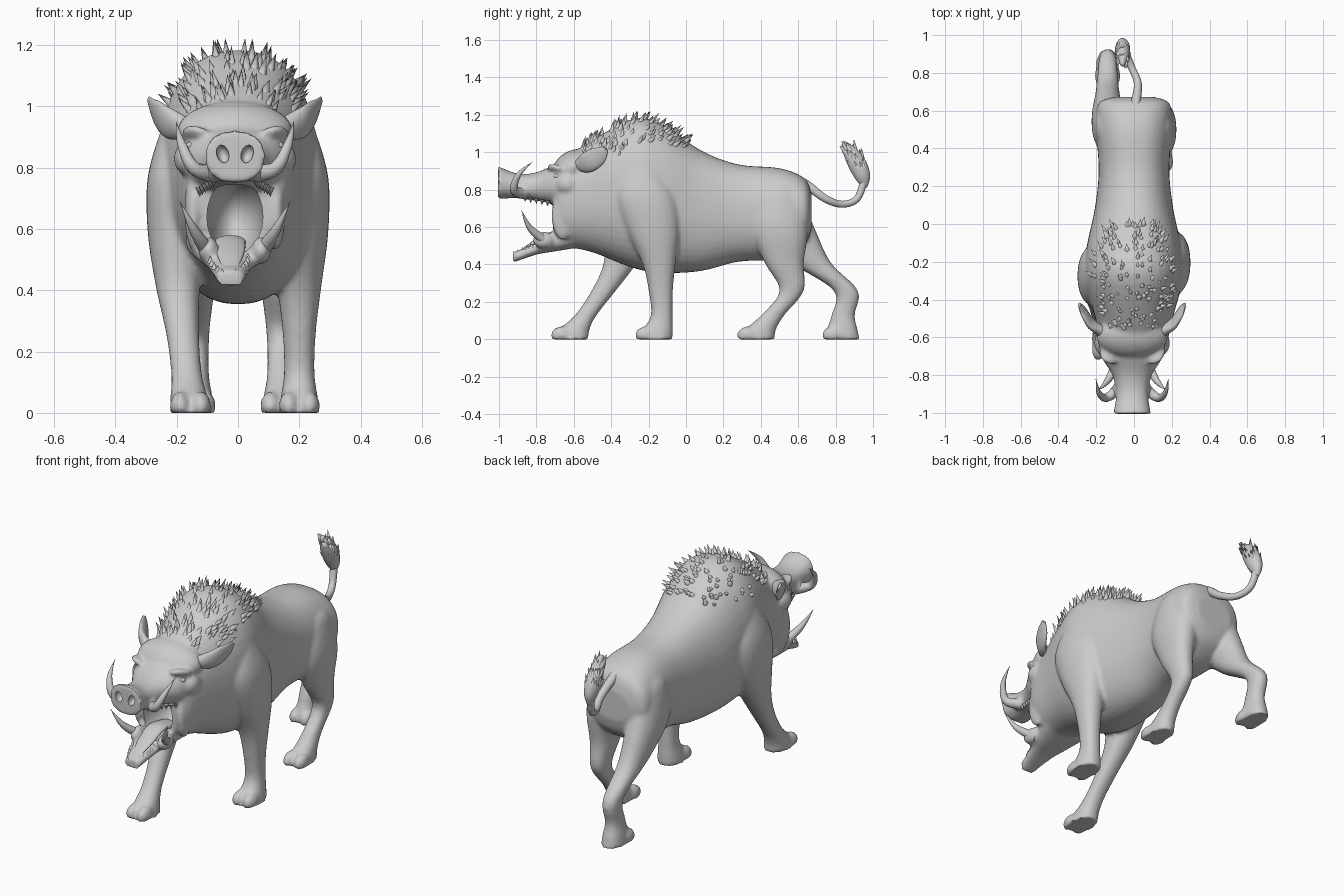
import bpy, bmesh, math, random
from mathutils import Vector, Matrix, Euler
from mathutils.bvhtree import BVHTree

if "Cube" in bpy.data.objects:
    bpy.data.objects.remove(bpy.data.objects["Cube"])

random.seed(4)
X, Y, Z = Vector((1, 0, 0)), Vector((0, 1, 0)), Vector((0, 0, 1))
CX = -0.01  # the head sits slightly off centre


def loft(bm, rows, axis=None, n=24, p=2.0, steps=5):
    """Skin rings (x, y, z, half width, half depth) along a smooth path."""
    rows = [Vector((*r[:4], r[-1])) for r in rows]
    pts = []
    for i in range(len(rows) - 1):
        a, b, c, d = rows[max(i - 1, 0)], rows[i], rows[i + 1], rows[min(i + 2, len(rows) - 1)]
        for s in range(steps):
            t = s / steps
            pts.append((2 * b + (c - a) * t + (2 * a - 5 * b + 4 * c - d) * t * t
                        + (3 * b - a - 3 * c + d) * t ** 3) / 2)
    pts.append(rows[-1])
    rings = []
    for i, q in enumerate(pts):
        t = axis or Vector((pts[min(i + 1, len(pts) - 1)] - pts[max(i - 1, 0)])[:3]).normalized()
        side = (X - t * t.x).normalized()
        up = t.cross(side)
        ring = []
        for k in range(n):
            c, s = math.cos(math.tau * k / n), math.sin(math.tau * k / n)
            u = math.copysign(abs(c) ** (2 / p), c) * max(q[3], .001)
            v = math.copysign(abs(s) ** (2 / p), s) * max(q[4], .001)
            ring.append(bm.verts.new(Vector(q[:3]) + side * u + up * v))
        rings.append(ring)
    faces = [bm.faces.new((r[k], r[(k + 1) % n], s[(k + 1) % n], s[k]))
             for r, s in zip(rings, rings[1:]) for k in range(n)]
    faces += [bm.faces.new(rings[0][::-1]), bm.faces.new(rings[-1])]
    bmesh.ops.recalc_face_normals(bm, faces=faces)


def trunk(bm, x, rows, **kw):
    """Loft along y from (y, bottom, top, half width)."""
    loft(bm, [(x, y, (lo + hi) / 2, w, (hi - lo) / 2) for y, lo, hi, w in rows], axis=Y, **kw)


def horn(bm, s, r, points, power=.7):
    """Tapered curved tusk."""
    last = len(points) - 1
    loft(bm, [(CX + s * x, y, z, r * (1 - i / last) ** power) for i, (x, y, z) in enumerate(points)], n=12)


def blob(bm, loc, size, rot=(0, 0, 0)):
    m = Matrix.LocRotScale(Vector(loc), Euler(rot), Vector(size))
    return bmesh.ops.create_uvsphere(bm, u_segments=20, v_segments=12, radius=1, matrix=m)["verts"]


def spike(bm, base, direction, length, r, sides=5):
    d = Vector(direction).normalized()
    m = Matrix.Translation(Vector(base) + d * length / 2) @ d.to_track_quat('Z', 'Y').to_matrix().to_4x4()
    bmesh.ops.create_cone(bm, cap_ends=True, segments=sides, radius1=r, radius2=0, depth=length, matrix=m)


def smooth(ob, angle):
    bpy.ops.object.select_all(action='DESELECT')
    ob.select_set(True)
    bpy.context.view_layer.objects.active = ob
    bpy.ops.object.shade_smooth_by_angle(angle=math.radians(angle))
    return ob


def finish(bm, name, angle=50):
    bmesh.ops.recalc_face_normals(bm, faces=bm.faces)
    me = bpy.data.meshes.new(name)
    bm.to_mesh(me)
    bm.free()
    ob = bpy.data.objects.new(name, me)
    bpy.context.collection.objects.link(ob)
    return smooth(ob, angle)


# Trunk, snout and lower jaw
bm = bmesh.new()
trunk(bm, 0, [(-.71, .53, .91, .12), (-.66, .5, .96, .165), (-.5, .465, 1.065, .205), (-.28, .38, 1.18, .26),
              (-.12, .355, 1.145, .25), (.08, .365, 1.01, .208), (.28, .415, .935, .187), (.5, .43, .915, .2),
              (.635, .51, .86, .19), (.672, .6, .77, .11)], n=40, p=2.3)
trunk(bm, CX, [(-.56, .71, .99, .175), (-.69, .71, .94, .168), (-.8, .737, .893, .105),
               (-.9, .754, .886, .085), (-1.005, .75, .926, .1)], p=2.2)
trunk(bm, -.025, [(-.58, .49, .65, .15), (-.7, .47, .58, .11), (-.8, .453, .517, .075), (-.925, .41, .465, .045)], p=2.6)
# Forehead, brows, cheek warts, mouth corners and tusk roots
blob(bm, (CX, -.6, .92), (.19, .12, .09), (.5, 0, 0))
for s in (-1, 1):
    blob(bm, (CX + s * .12, -.68, .9), (.06, .07, .022), (-.4, s * -.35, 0))
    blob(bm, (CX + s * .165, -.63, .83), (.035, .06, .05))
    blob(bm, (CX + s * .135, -.66, .66), (.03, .06, .13))
    blob(bm, (CX + s * .075, -.88, .785), (.035, .04, .035))
    blob(bm, (CX + s * .085, -.76, .53), (.034, .06, .045))
# Legs: one profile per pair, with a path for each side's stride
HEIGHTS = (.93, .77, .59, .41, .26, .13, .055, 0)
pairs = [
    (.2, (.05, .095, .095, .072, .054, .05, .06, .068), (.07, .16, .145, .09, .065, .058, .08, .093),
     {1: (-.24, -.22, -.18, -.145, -.135, -.13, -.15, -.165),
      -1: (-.27, -.27, -.29, -.35, -.44, -.535, -.595, -.615)}),
    (.14, (.02, .06, .085, .065, .047, .045, .056, .062), (.03, .1, .15, .105, .065, .062, .082, .094),
     {1: (.5, .5, .5, .525, .565, .465, .4, .38),
      -1: (.5, .51, .54, .67, .855, .84, .835, .835)})]
for x, wide, deep, strides in pairs:
    for s, path in strides.items():
        # the left fore foot swings inwards
        inward = [max(0, .045 - z * .1) if x > .15 and s < 0 else 0 for z in HEIGHTS]
        loft(bm, [(s * (x - i), y, min(z, .83) if x < .15 else z, w, d)
                  for i, y, z, w, d in zip(inward, path, HEIGHTS, wide, deep)], axis=-Z, p=2.2)
        for side in (-1, 1):  # cloven toes
            toe = (s * (x - inward[-1]) + side * .034, path[-1] - .05, .02)
            for v in blob(bm, toe, (.034, .058, .05)):
                v.co.z = max(v.co.z, 0)
body = finish(bm, "boar_body")

# Mouth and nostril hollows
bm = bmesh.new()
blob(bm, (CX, -.70, .64), (.092, .23, .13))
for s in (-1, 1):
    blob(bm, (CX + s * .04, -1, .845), (.02, .035, .03), (0, s * .3, 0))
cutter = finish(bm, "hollow_cutter")
cutter.hide_render = True

m = body.modifiers.new("fuse", 'REMESH')
m.mode, m.voxel_size = 'VOXEL', .011
m = body.modifiers.new("soften", 'SMOOTH')
m.factor, m.iterations = .5, 6
m = body.modifiers.new("hollow", 'BOOLEAN')
m.operation, m.object = 'DIFFERENCE', cutter
dg = bpy.context.evaluated_depsgraph_get()
baked = bpy.data.meshes.new_from_object(body.evaluated_get(dg))
body.modifiers.clear()
body.data = baked
bpy.data.objects.remove(cutter)
smooth(body, 50)

# Bristles scattered over the hump
bm = bmesh.new()
skin = BVHTree.FromPolygons([v.co for v in baked.vertices], [p.vertices for p in baked.polygons])
for i in range(170):
    y = random.uniform(-.56, 0)
    reach = .225 * math.sqrt(max(.05, 1 - ((y + .28) / .33) ** 2))
    hit, nor, _, _ = skin.ray_cast(Vector((random.uniform(-reach, reach), y, 2)), -Z)
    if hit and hit.z > .98:
        spike(bm, hit - nor * .012, nor + Vector((0, .6, .35)), random.uniform(.045, .07), random.uniform(.012, .019))
finish(bm, "mane_bristles", 80)

# Ears
bm = bmesh.new()
for s in (-1, 1):
    loft(bm, [(CX + s * x, y, z, w, d) for x, y, z, w, d in
              ((.15, -.575, .93, .03, .03), (.215, -.53, .945, .024, .055),
               (.255, -.47, .98, .016, .05), (.28, -.43, 1.02, .006, .018))])
finish(bm, "ears")

# Tusks
bm = bmesh.new()
for s in (-1, 1):
    horn(bm, s, .03, [(.07, -.87, .78), (.135, -.92, .8), (.175, -.895, .88), (.192, -.82, .95)])
    horn(bm, s, .028, [(.075, -.73, .51), (.13, -.83, .59), (.18, -.88, .69)])
finish(bm, "tusks")

# Teeth along both jaws
bm = bmesh.new()
for s in (-1, 1):
    for i in range(6):
        t = i / 5
        spike(bm, (CX + s * (.115 - .045 * t), -.71 - .15 * t, .735 + .03 * t), -Z, .03, .013, 8)
        spike(bm, (-.03 + s * (.062 - .04 * t * t), -.8 - .115 * t, .5 - .05 * t), Z - Y * .3, .024, .01, 8)
finish(bm, "teeth")

# Tongue
bm = bmesh.new()
trunk(bm, -.025, [(-.58, .52, .56, .05), (-.7, .54, .58, .05), (-.8, .505, .537, .045), (-.88, .47, .482, .025)])
finish(bm, "tongue")

# Eyes
bm = bmesh.new()
for s in (-1, 1):
    blob(bm, (CX + s * .142, -.69, .872), (.018, .02, .014))
finish(bm, "eyes")

# Tail
bm = bmesh.new()
loft(bm, [(0, .56, .86, .035), (.01, .645, .825, .026), (.02, .745, .752, .021), (-.015, .835, .722, .019),
          (-.045, .915, .752, .019), (-.06, .952, .85, .021)], n=14)
finish(bm, "tail")

# Tail tuft: a swollen curve with loose hair tips
bm = bmesh.new()
path = []
for i in range(6):
    t = i / 5
    r = .012 + .038 * math.sin(math.pi * t) ** .7
    path.append((-.06, .957 - .115 * t ** 1.6, .81 + .24 * t, r * .8, r))
loft(bm, path, n=14)
for i in range(50):
    a, k = random.uniform(0, math.tau), random.randint(2, 4)
    x, y, z, w, d = path[k]
    out = Vector((math.cos(a) * w, math.sin(a) * d, random.uniform(-.02, .025)))
    spike(bm, Vector((x, y, z)) + out * .7, out * 7 + Vector((0, -.35, .8)), random.uniform(.045, .065), .014)
finish(bm, "tail_tuft", 80)
